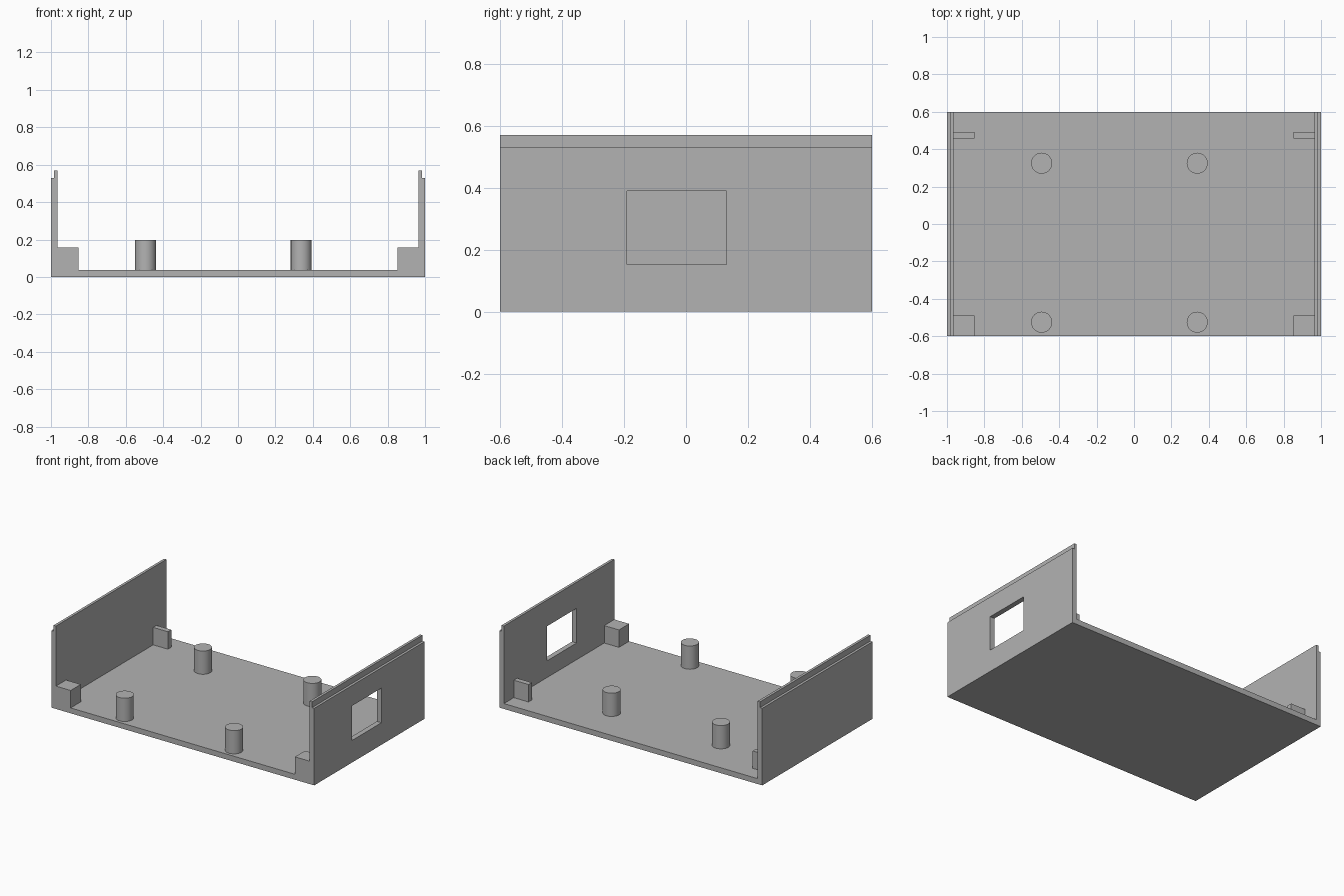
import bpy
import bmesh
from mathutils import Vector

default = bpy.data.objects.get("Cube")
if default:
    bpy.data.objects.remove(default, do_unlink=True)

grey = bpy.data.materials.new("plain grey")
grey.use_nodes = True
colour = (0.45, 0.45, 0.45, 1)
grey.diffuse_color = colour
grey.node_tree.nodes["Principled BSDF"].inputs["Base Color"].default_value = colour

DEPTH = 0.6      # half depth of the case
WALL = 0.965     # inner wall face
FLOOR = 0.037
LIP = 0.983      # outer face of the lip


def finish(name, bm):
    bmesh.ops.recalc_face_normals(bm, faces=bm.faces)
    mesh = bpy.data.meshes.new(name)
    bm.to_mesh(mesh)
    bm.free()
    mesh.materials.append(grey)
    obj = bpy.data.objects.new(name, mesh)
    bpy.context.collection.objects.link(obj)
    return obj


def box(name, low, high):
    low, high = Vector(low), Vector(high)
    bm = bmesh.new()
    bmesh.ops.create_cube(bm, size=1)
    bmesh.ops.scale(bm, vec=high - low, verts=bm.verts)
    bmesh.ops.translate(bm, vec=(low + high) / 2, verts=bm.verts)
    return finish(name, bm)


# Shell: half profile mirrored to a U, then extruded front to back
half = [(1, 0), (1, 0.53), (LIP, 0.53), (LIP, 0.57), (WALL, 0.57), (WALL, FLOOR)]
outline = half + [(-x, z) for x, z in reversed(half)]
bm = bmesh.new()
face = bm.faces.new([bm.verts.new((x, -DEPTH, z)) for x, z in outline])
new = bmesh.ops.extrude_face_region(bm, geom=[face], use_keep_orig=True)["geom"]
moved = [v for v in new if isinstance(v, bmesh.types.BMVert)]
bmesh.ops.translate(bm, vec=(0, 2 * DEPTH, 0), verts=moved)
shell = finish("case_shell", bm)

# Rectangular opening in the left wall
cutter = box("window_cutter", (0.9, -0.19, 0.152), (1.1, 0.13, 0.39))
cutter.hide_render = True
cut = shell.modifiers.new("window", "BOOLEAN")
cut.operation = "DIFFERENCE"
cut.solver = "EXACT"
cut.object = cutter
bpy.context.view_layer.objects.active = shell
bpy.ops.object.modifier_apply(modifier=cut.name)
bpy.data.objects.remove(cutter, do_unlink=True)

# Corner blocks: deep at the front, thin tabs at the back
for side, sign in (("left", 1), ("right", -1)):
    xs = sorted((sign * 0.853, sign * WALL))
    for name, y0, y1 in (("front_block", -DEPTH, -0.49), ("back_tab", 0.457, 0.493)):
        box(f"{side}_{name}", (xs[0], y0, FLOOR), (xs[1], y1, 0.157))

# Round mounting posts
for side, x in (("left", 0.338), ("right", -0.494)):
    for end, y in (("front", -0.525), ("back", 0.325)):
        bpy.ops.mesh.primitive_cylinder_add(
            vertices=48, radius=0.056, depth=0.197 - FLOOR,
            location=(x, y, (0.197 + FLOOR) / 2))
        post = bpy.context.object
        post.name = f"{side}_{end}_post"
        post.data.materials.append(grey)
        bpy.ops.object.shade_smooth_by_angle()
